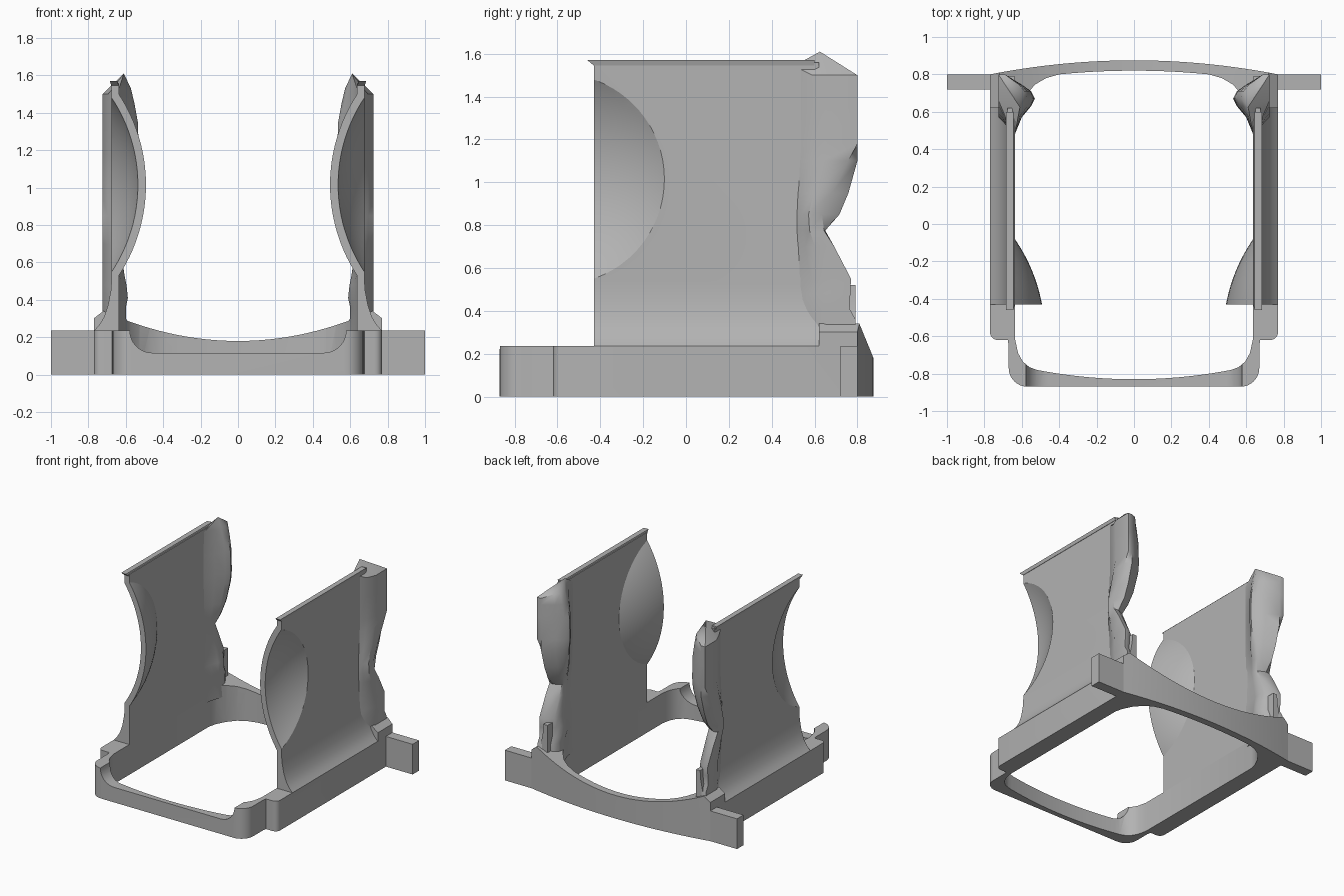
import bpy, bmesh, math
from mathutils import Vector

cube = bpy.data.objects.get("Cube")
if cube:
    bpy.data.objects.remove(cube, do_unlink=True)

grey = bpy.data.materials.new("plain_grey")
grey.use_nodes = True
COLOUR = (0.45, 0.45, 0.45, 1)
grey.diffuse_color = COLOUR
grey.node_tree.nodes["Principled BSDF"].inputs["Base Color"].default_value = COLOUR


def finish(name, bm):
    bmesh.ops.recalc_face_normals(bm, faces=bm.faces)
    mesh = bpy.data.meshes.new(name)
    bm.to_mesh(mesh)
    bm.free()
    mesh.materials.append(grey)
    obj = bpy.data.objects.new(name, mesh)
    bpy.context.collection.objects.link(obj)
    return obj


def prism(name, outline, axis, low, high):
    """Extrude a 2D outline: along z it is (x, y), along y it is (x, z)."""
    bm = bmesh.new()
    put = (lambda p, t: (p[0], p[1], t)) if axis == "z" else (lambda p, t: (p[0], t, p[1]))
    face = bm.faces.new([bm.verts.new(put(p, low)) for p in outline])
    out = bmesh.ops.extrude_face_region(bm, geom=[face])
    move = Vector(put((0, 0), high - low))
    bmesh.ops.translate(bm, vec=move, verts=[v for v in out["geom"] if isinstance(v, bmesh.types.BMVert)])
    return finish(name, bm)


def ball(name, centre, radius):
    bm = bmesh.new()
    bmesh.ops.create_uvsphere(bm, u_segments=128, v_segments=64, radius=radius)
    bmesh.ops.translate(bm, vec=centre, verts=bm.verts)
    return finish(name, bm)


def activate(obj):
    bpy.ops.object.select_all(action="DESELECT")
    obj.select_set(True)
    bpy.context.view_layer.objects.active = obj


def boolean(obj, tool, operation):
    activate(obj)
    mod = obj.modifiers.new("bool", "BOOLEAN")
    mod.object, mod.operation, mod.solver = tool, operation, "EXACT"
    bpy.ops.object.modifier_apply(modifier=mod.name)
    bpy.data.objects.remove(tool, do_unlink=True)


def smooth(obj, degrees=30):
    activate(obj)
    bpy.ops.object.shade_smooth_by_angle(angle=math.radians(degrees))


def mirror(obj):
    obj.modifiers.new("mirror", "MIRROR").use_axis[0] = True


def arc(cx, cy, r, start, end, steps=8):
    angles = [math.radians(start + (end - start) * i / steps) for i in range(steps + 1)]
    return [(cx + r * math.cos(a), cy + r * math.sin(a)) for a in angles]


def both_sides(half):
    """Close a right-hand outline by reflecting it in x."""
    return half + [(-x, y) for x, y in reversed(half)]


def bow(x_end, mid, end, steps=14):
    """Shallow parabola from just off the centre to x_end."""
    xs = [x_end * (i + 0.5) / (steps + 0.5) for i in range(steps + 1)]
    return [(x, mid + (end - mid) * (x / x_end) ** 2) for x in xs]


def box(name, x0, x1, y0, y1, z0, z1):
    return prism(name, [(x0, y0), (x1, y0), (x1, y1), (x0, y1)], "z", z0, z1)


# Base ring with narrow front lobe and bowed back
BASE = 0.235
outer = arc(0.57, -0.77, 0.1, -90, 0)
outer += arc(0.70, -0.65, 0.03, 180, 90, 4)[:1] + [(0.675, -0.62)]
outer += arc(0.73, -0.58, 0.04, -90, 0, 5)
outer += list(reversed(bow(0.77, 0.875, 0.80)))
base = prism("base_ring", both_sides(outer), "z", 0, 0.45)
inner = bow(0.52, -0.83, -0.78) + [(0.56, -0.765), (0.595, -0.735), (0.62, -0.69), (0.635, -0.62)]
inner += [(0.635, 0.55), (0.62, 0.61), (0.585, 0.68), (0.53, 0.745), (0.47, 0.78)]
inner += list(reversed(bow(0.40, 0.82, 0.80, 6)))
boolean(base, prism("opening", both_sides(inner), "z", -0.1, 0.6), "DIFFERENCE")
boolean(base, box("level_cut", -1, 1, -1, 0.62, BASE, 0.6), "DIFFERENCE")
dip = bow(0.72, 0.18, 0.34) + [(0.772, 0.30), (0.772, 0.6)]
boolean(base, prism("back_dip", both_sides(dip), "y", 0.5, 1), "DIFFERENCE")
front_dip = arc(0.46, 0.235, 0.118, -90, 0) + [(0.578, 0.5)]
boolean(base, prism("front_dip", both_sides(front_dip), "y", -1, -0.68), "DIFFERENCE")
smooth(base)

# Mounting ears
ears = box("mounting_ears", 0.74, 1.0, 0.72, 0.80, 0, BASE)
mirror(ears)

# Side walls with flared foot and hollow bulge at the front
flare = [(0.77, 0.235), (0.742, 0.265), (0.715, 0.31), (0.695, 0.37), (0.68, 0.45), (0.675, 0.52)]
wall = prism("side_walls", [(0.635, 0.2), (0.77, 0.2)] + flare + [(0.675, 1.56), (0.635, 1.56)],
             "y", -0.43, 0.62)
hollow = Vector((1.377, -0.593, 1.015))
bulge = ball("bulge", hollow, 0.90)
boolean(bulge, box("bulge_limit", 0.3, 0.66, -0.43, 0.3, 0.3, 1.5), "INTERSECT")
boolean(wall, bulge, "UNION")
boolean(wall, ball("hollow", hollow, 0.8576), "DIFFERENCE")
smooth(wall)
mirror(wall)

# Flared foot carried on beside the pillar
foot = prism("foot_flare", [(0.64, 0.2), (0.77, 0.2)] + flare + [(0.64, 0.52)], "y", 0.60, 0.79)
smooth(foot)
mirror(foot)

# Thin lip along the top edge, pointed at the front
lip = prism("top_lip", [(0.637, 1.545), (0.678, 1.545), (0.685, 1.57), (0.645, 1.57)], "y", -0.46, 0.60)
for v in lip.data.vertices:
    if v.co.y < 0 and v.co.z < 1.56:
        v.co.y = -0.43
mirror(lip)

# Back pillars: a plan section lofted upward, pinched at the notch
OUTER = [(0.672, 0.53), (0.695, 0.59), (0.725, 0.66), (0.725, 0.80)]
INNER = [(0.69, 0.80), (0.60, 0.745), (0.55, 0.71), (0.53, 0.67), (0.55, 0.63), (0.60, 0.57), (0.637, 0.48)]
# height, outer depth, inner depth, inward bulge
ROWS = [(0.20, 0.98, 0.98, 0.4), (0.36, 0.97, 0.97, 0.35), (0.41, 0.88, 0.88, 0.45),
        (0.48, 0.89, 0.89, 0.38), (0.55, 0.90, 0.90, 0.25), (0.70, 0.64, 0.64, 0.15),
        (0.775, 0.48, 0.50, 0.12), (0.85, 0.45, 0.72, 0.4), (0.95, 0.60, 0.86, 0.7),
        (1.10, 0.86, 1, 0.92), (1.18, 1, 1, 1), (1.35, 1, 1, 0.95), (1.45, 1, 1, 0.78)]


def section(depth_out, depth_in, swell):
    depth = lambda y, k: 0.5 + (y - 0.5) * k
    pts = [(x, depth(y, depth_out)) for x, y in OUTER]
    return pts + [(0.637 + (x - 0.637) * (swell if x < 0.637 else 1), depth(y, depth_in)) for x, y in INNER]


bm = bmesh.new()
rings = [[bm.verts.new((x, y, z)) for x, y in section(ko, ki, b)] for z, ko, ki, b in ROWS]
rim = section(1, 1, 0.6)
rings.append([bm.verts.new((x, y, 1.5 if x > 0.685 else 1.53)) for x, y in rim])
count = len(rim)
for low, high in zip(rings, rings[1:]):
    for i in range(count):
        j = (i + 1) % count
        bm.faces.new((low[i], low[j], high[j], high[i]))
bm.faces.new(list(reversed(rings[0])))
peak = bm.verts.new((0.61, 0.625, 1.61))
for i in range(count):
    bm.faces.new((rings[-1][i], rings[-1][(i + 1) % count], peak))
pillar = finish("back_pillars", bm)
smooth(pillar, 38)
mirror(pillar)
